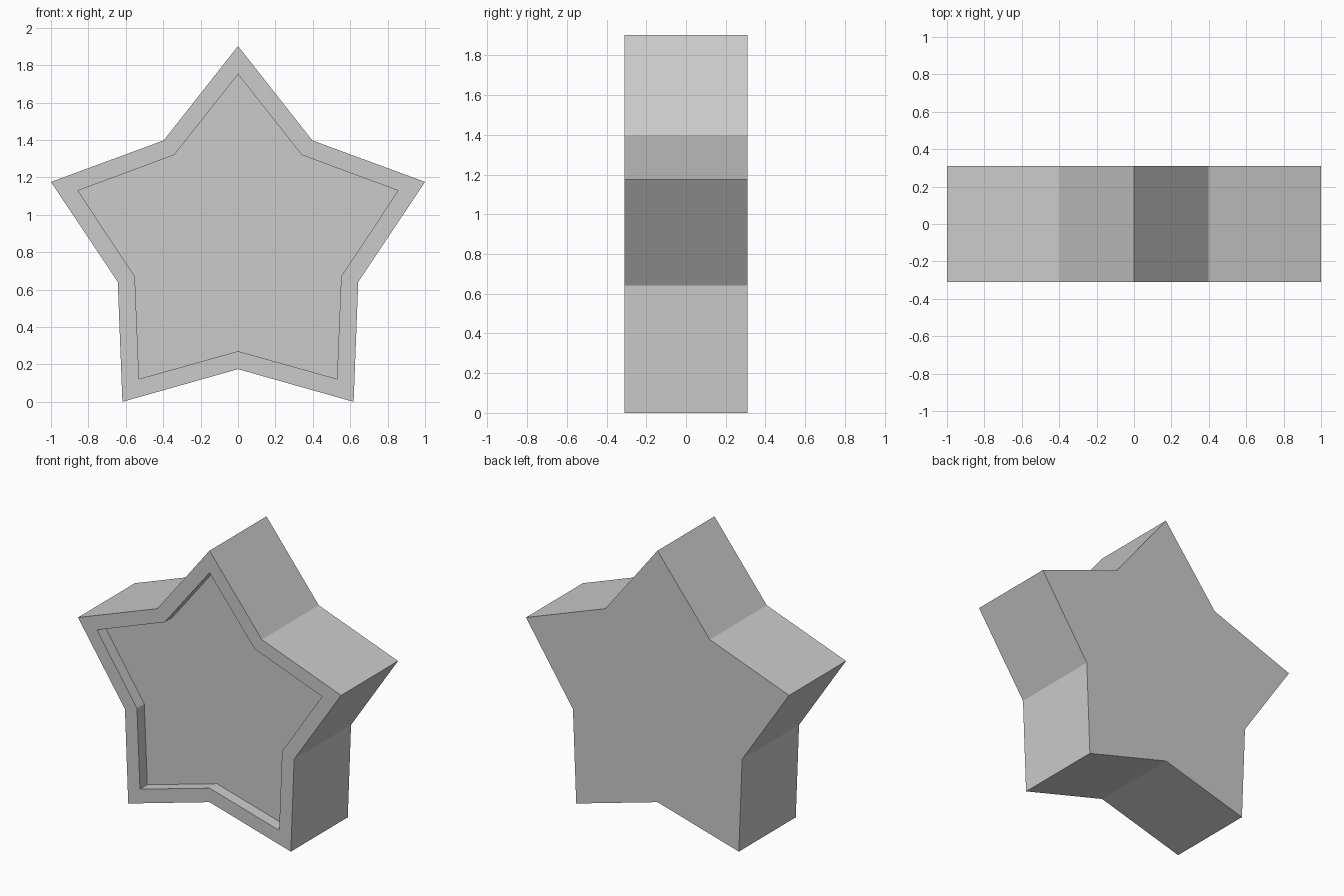
import bpy, bmesh
from math import sin, cos, pi

cube = bpy.data.objects.get("Cube")
if cube:
    bpy.data.objects.remove(cube, do_unlink=True)

CENTRE_Z = 0.851
HALF_DEPTH = 0.309
RECESS = 0.08

grey = bpy.data.materials.new("plain_grey")
grey.use_nodes = True
colour = (0.6, 0.6, 0.6, 1)
grey.diffuse_color = colour
grey.node_tree.nodes["Principled BSDF"].inputs["Base Color"].default_value = colour


def star_ring(bm, tip, notch, y):
    """Ten vertices of an upright five-pointed star at depth y."""
    ring = []
    for i in range(10):
        r = notch if i % 2 else tip
        a = i * pi / 5
        ring.append(bm.verts.new((r * sin(a), y, CENTRE_Z + r * cos(a))))
    return ring


# Star block: back, outer wall, front rim, recess wall, recess floor
bm = bmesh.new()
rings = [
    star_ring(bm, 1.0515, 0.676, HALF_DEPTH),
    star_ring(bm, 1.0515, 0.676, -HALF_DEPTH),
    star_ring(bm, 0.9, 0.58, -HALF_DEPTH),
    star_ring(bm, 0.9, 0.58, -HALF_DEPTH + RECESS),
]
for a, b in zip(rings, rings[1:]):
    for i in range(10):
        j = (i + 1) % 10
        bm.faces.new((a[i], a[j], b[j], b[i]))
bm.faces.new(rings[0])
bm.faces.new(rings[-1])
bmesh.ops.recalc_face_normals(bm, faces=bm.faces)

mesh = bpy.data.meshes.new("star_block")
bm.to_mesh(mesh)
bm.free()
mesh.materials.append(grey)
star = bpy.data.objects.new("star_block", mesh)
bpy.context.collection.objects.link(star)
